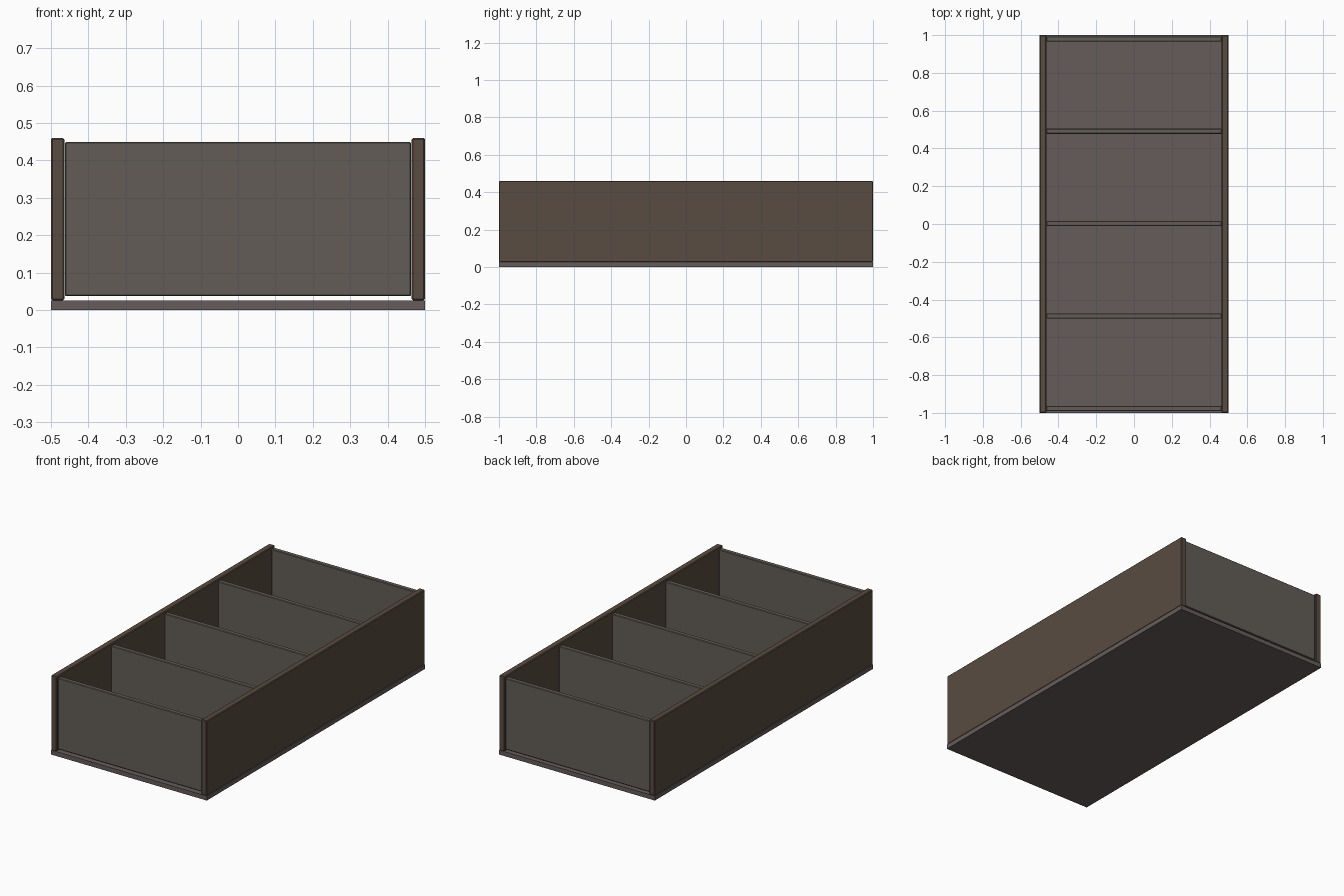
import bpy

if "Cube" in bpy.data.objects:
    bpy.data.objects.remove(bpy.data.objects["Cube"])


def material(name, color):
    m = bpy.data.materials.new(name)
    m.diffuse_color = (*color, 1)
    m.use_nodes = True
    m.node_tree.nodes["Principled BSDF"].inputs["Base Color"].default_value = m.diffuse_color
    return m


def board(name, lo, hi, mat, bevel=0.0):
    """Box between two corners, with optional softened edges."""
    bpy.ops.mesh.primitive_cube_add(
        size=1, location=[(a + b) / 2 for a, b in zip(lo, hi)])
    ob = bpy.context.object
    ob.name = name
    ob.scale = [b - a for a, b in zip(lo, hi)]
    bpy.ops.object.transform_apply(location=False, rotation=False, scale=True)
    ob.data.materials.append(mat)
    if bevel:
        mod = ob.modifiers.new("edge_bevel", 'BEVEL')
        mod.width = bevel
        mod.segments = 1
    return ob


brown = material("brown_wood", (0.10, 0.072, 0.052))
grey = material("grey_wood", (0.125, 0.108, 0.095))
base_mat = material("base_wood", (0.13, 0.108, 0.105))

# Bottom panel
board("bottom_panel", (-0.5, -1, 0), (0.5, 1, 0.026), base_mat)

# Long side walls
board("left_side", (-0.5, -1, 0.026), (-0.464, 1, 0.46), brown, 0.004)
board("right_side", (0.464, -1, 0.026), (0.5, 1, 0.46), brown, 0.004)

# End walls and dividers, floating just above the bottom
names = ["front_wall", "divider_1", "divider_2", "divider_3", "back_wall"]
for i, name in enumerate(names):
    y = -0.976 + 0.489 * i
    board(name, (-0.463, y - 0.0135, 0.037), (0.463, y + 0.0135, 0.449), grey, 0.003)
